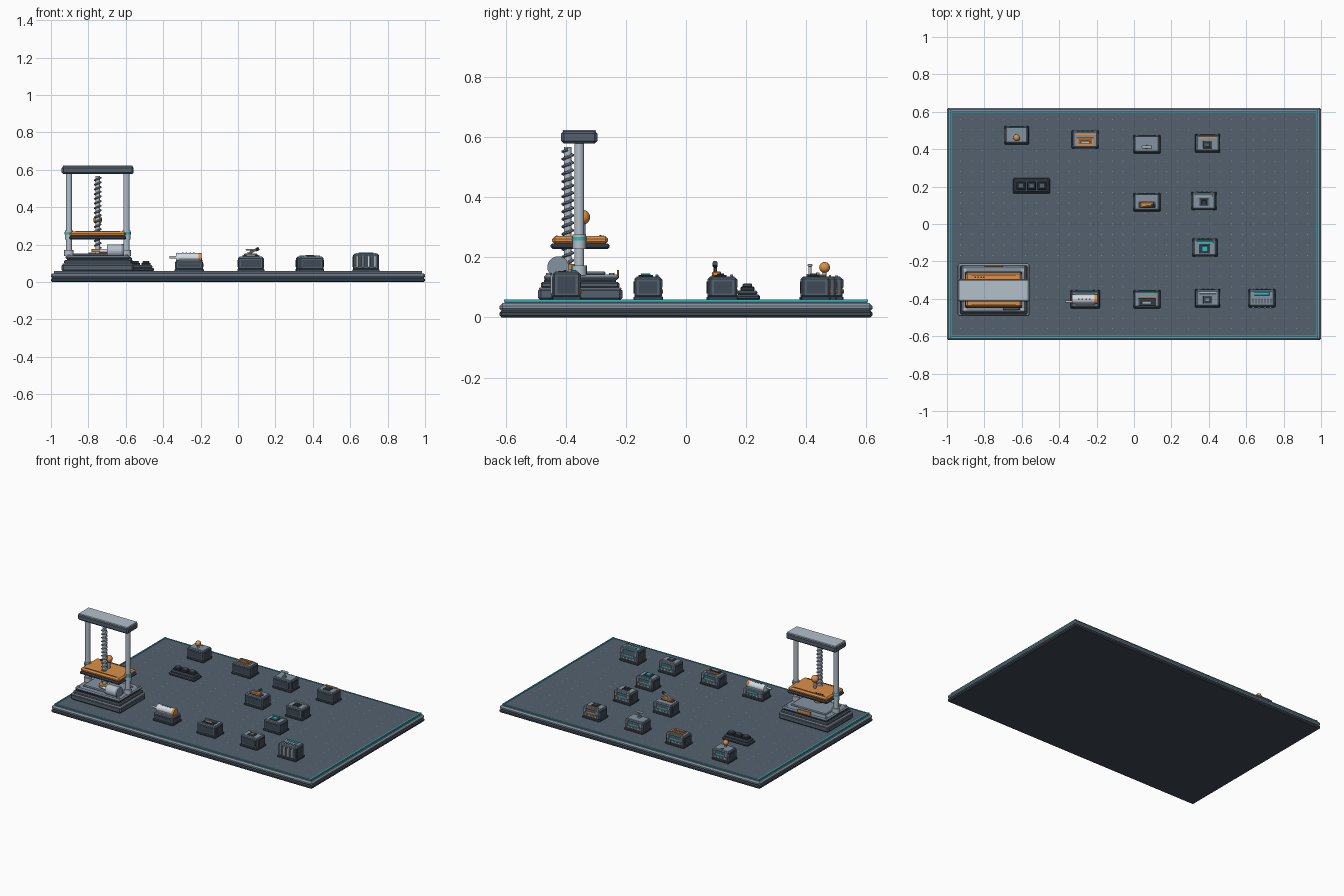
import bpy, bmesh, math
from mathutils import Matrix, Vector

if "Cube" in bpy.data.objects:
    bpy.data.objects.remove(bpy.data.objects["Cube"])

OFFSET = Vector((0, 0, 0))


def mat(name, hexa):
    ch = [int(hexa[i:i + 2], 16) / 255 for i in (0, 2, 4)]
    lin = [c / 12.92 if c <= 0.04045 else ((c + 0.055) / 1.055) ** 2.4 for c in ch]
    m = bpy.data.materials.new(name)
    m.diffuse_color = (*lin, 1)
    m.use_nodes = True
    m.node_tree.nodes["Principled BSDF"].inputs["Base Color"].default_value = m.diffuse_color
    return m


DARK = mat("charcoal", "2f3841")
BODY = mat("dark slate", "3f4b57")
SLATE = mat("slate", "53616e")
STEEL = mat("steel", "8393a1")
LIGHT = mat("light metal", "b4c0cb")
WHITE = mat("pale metal", "d3dce4")
ORANGE = mat("orange", "dc9048")
BROWN = mat("bronze", "9a6230")
TEAL = mat("teal", "35b8c0")


def finish(bm, name, m):
    bmesh.ops.recalc_face_normals(bm, faces=bm.faces)
    me = bpy.data.meshes.new(name)
    bm.to_mesh(me)
    bm.free()
    me.materials.append(m)
    ob = bpy.data.objects.new(name, me)
    ob.location = OFFSET
    bpy.context.collection.objects.link(ob)
    return ob


def box(name, c, xy, z, m, bev=0.0):
    """Chamfered box: centre (x, y), size (x, y), z range."""
    bm = bmesh.new()
    bmesh.ops.create_cube(bm, size=1)
    for v in bm.verts:
        v.co = Vector((c[0] + v.co.x * xy[0], c[1] + v.co.y * xy[1],
                       (z[0] + z[1]) / 2 + v.co.z * (z[1] - z[0])))
    if bev:
        bmesh.ops.bevel(bm, geom=bm.edges[:], offset=bev, segments=1,
                        affect='EDGES', profile=0.5)
    return finish(bm, name, m)


def rod(name, a, b, r, m, seg=20):
    """Cylinder from point a to point b."""
    a, b = Vector(a), Vector(b)
    d = b - a
    bm = bmesh.new()
    bmesh.ops.create_cone(bm, cap_ends=True, segments=seg, radius1=r, radius2=r,
                          depth=d.length,
                          matrix=Matrix.Translation((a + b) / 2) @
                          d.to_track_quat('Z', 'Y').to_matrix().to_4x4())
    return finish(bm, name, m)


def ball(name, c, r, m):
    bm = bmesh.new()
    bmesh.ops.create_uvsphere(bm, u_segments=20, v_segments=12, radius=r,
                              matrix=Matrix.Translation(c))
    return finish(bm, name, m)


# ---- pegboard ----
box("board_foot", (0, 0), (2, 1.24), (0, 0.022), BODY, 0.006)
box("board_rim", (0, 0), (2, 1.24), (0.02, 0.047), STEEL, 0.009)
box("board_deck", (0, 0), (1.966, 1.206), (0.04, 0.056), SLATE)
for s in (-1, 1):
    box("edge_strip_side", (s * 0.979, 0), (0.009, 1.212), (0.053, 0.0595), TEAL)
    box("edge_strip_end", (0, s * 0.6), (1.955, 0.006), (0.053, 0.0585), TEAL)

bm = bmesh.new()
for i in range(-16, 17):
    for j in range(-10, 11):
        bmesh.ops.create_circle(bm, cap_ends=True, segments=6, radius=0.0028,
                                matrix=Matrix.Translation((i * 0.058, j * 0.056, 0.0566)))
finish(bm, "peg_holes", STEEL)

# ---- screw press ----
PX, PY = -0.75, -0.352
box("press_base_lower", (PX, PY), (0.385, 0.28), (0.056, 0.098), SLATE, 0.009)
box("press_base_trim", (PX, PY), (0.378, 0.274), (0.092, 0.1), LIGHT, 0.003)
box("press_base_middle", (PX, PY), (0.36, 0.262), (0.096, 0.118), SLATE, 0.006)
box("press_base_shadow_gap", (PX, PY), (0.33, 0.24), (0.116, 0.126), DARK)
box("press_base_upper", (PX, PY + 0.004), (0.345, 0.25), (0.124, 0.142), STEEL, 0.007)
box("press_bed", (PX, PY), (0.27, 0.17), (0.14, 0.152), STEEL, 0.005)
box("press_base_mark", (PX, -0.226), (0.1, 0.008), (0.135, 0.158), ORANGE, 0.002)
for s in (-1, 1):
    cx = PX + s * 0.154
    for sy in (-1, 1):
        rod("base_bolt", (cx, PY + sy * 0.105, 0.14), (cx, PY + sy * 0.105, 0.148), 0.009, LIGHT, 6)
    rod("press_column", (cx, -0.355, 0.14), (cx, -0.355, 0.585), 0.0165, LIGHT)
    rod("column_collar", (cx, -0.355, 0.14), (cx, -0.355, 0.172), 0.025, LIGHT)
    rod("platform_sleeve", (cx, -0.355, 0.228), (cx, -0.355, 0.276), 0.022, LIGHT)
    rod("sleeve_ring", (cx, -0.355, 0.255), (cx, -0.355, 0.267), 0.024, TEAL)
box("top_beam", (PX, -0.355), (0.385, 0.12), (0.578, 0.62), SLATE, 0.009)
box("top_beam_plate", (PX, -0.355), (0.375, 0.112), (0.616, 0.6235), LIGHT, 0.003)

# moving platform
box("platform_tray", (PX, -0.352), (0.305, 0.196), (0.228, 0.246), BODY, 0.006)
box("platform", (PX, -0.352), (0.3, 0.186), (0.244, 0.27), ORANGE, 0.009)
for y in (-0.275, -0.43):
    box("platform_groove", (PX, y), (0.24, 0.006), (0.268, 0.273), BROWN)
for i in range(4):
    box("platform_mark", (PX - 0.1 + i * 0.016, -0.284), (0.008, 0.007), (0.268, 0.274), DARK)
rod("handle_stem", (PX, -0.343, 0.26), (PX, -0.343, 0.325), 0.009, STEEL)
ball("handle_knob", (PX, -0.343, 0.333), 0.024, ORANGE)

# threaded spindle
SY = -0.393
rod("spindle", (PX, SY, 0.15), (PX, SY, 0.567), 0.013, LIGHT)
rod("spindle_nut", (PX, SY, 0.16), (PX, SY, 0.178), 0.034, ORANGE, 16)
TURNS, N = 15, 16
bm = bmesh.new()
prev = None
for i in range(TURNS * N + 1):
    t = i / (TURNS * N)
    a = 2 * math.pi * i / N
    z = 0.183 + 0.375 * t
    ring = [bm.verts.new((PX + r * math.cos(a), SY + r * math.sin(a), z + dz))
            for r, dz in ((0.011, -0.006), (0.021, -0.002), (0.021, 0.002), (0.011, 0.006))]
    if prev:
        for k in range(4):
            bm.faces.new((prev[k], prev[(k + 1) % 4], ring[(k + 1) % 4], ring[k]))
    prev = ring
finish(bm, "spindle_thread", STEEL)

# drive motor beside the spindle
rod("drive_motor", (-0.7, -0.425, 0.167), (-0.622, -0.425, 0.167), 0.034, LIGHT, 24)
rod("drive_motor_cap", (-0.622, -0.425, 0.167), (-0.61, -0.425, 0.167), 0.036, STEEL, 24)
rod("drive_shaft", (-0.74, -0.425, 0.167), (-0.7, -0.425, 0.167), 0.009, WHITE)

# ---- bench modules ----
OFFSET = Vector((0.004, -0.005, 0))
T = 0.136


def module(x, y, w=0.138, top=0.133, accent=TEAL):
    box("module_foot", (x, y), (w + 0.006, 0.098), (0.056, 0.07), BODY, 0.003)
    box("module_body", (x, y), (w, 0.092), (0.066, top), SLATE, 0.006)
    box("module_top_plate", (x, y), (w - 0.014, 0.078), (top - 0.004, top + 0.003), STEEL, 0.002)
    for s in (-1, 1):
        box("module_clip", (x + s * (w / 2 - 0.016), y + 0.045), (0.018, 0.007),
            (top - 0.035, top - 0.006), STEEL, 0.002)
        box("module_side_plate", (x + s * w / 2, y), (0.004, 0.06), (0.08, top - 0.014), BODY)
    box("front_plate", (x, y - 0.046), (w - 0.03, 0.004), (0.08, top - 0.014), BODY)
    # rear terminals
    box("rear_label", (x, y + 0.046), (w * 0.55, 0.004), (0.1, 0.109), accent)
    for i in range(4):
        px = x + (i - 1.5) * 0.024
        rod("rear_terminal", (px, y + 0.04, 0.086), (px, y + 0.05, 0.086), 0.006,
            ORANGE if i % 2 else LIGHT, 8)


def button(x, y, cap, s=0.026):
    box("button_frame", (x, y - 0.008), (s + 0.022, s + 0.014), (T, T + 0.005), BODY, 0.001)
    box("button_cap", (x, y - 0.008), (s, s - 0.002), (T, T + 0.01), cap, 0.002)


def slider(x, y, knob, frame, slot):
    box("slider_frame", (x, y - 0.006), (0.09, 0.042), (T, T + 0.004), frame, 0.001)
    box("slider_slot", (x, y - 0.006), (0.074, 0.026), (T, T + 0.007), slot)
    box("slider_knob", (x, y - 0.009), (0.05, 0.012), (T, T + 0.014), knob, 0.002)


# joystick
module(-0.632, 0.48, 0.125)
rod("joystick_stem", (-0.632, 0.466, T), (-0.632, 0.466, 0.16), 0.007, LIGHT)
ball("joystick_ball", (-0.632, 0.466, 0.166), 0.018, ORANGE)
box("joystick_light", (-0.632, 0.505), (0.018, 0.01), (T, T + 0.004), TEAL)

# sliders
module(-0.265, 0.457)
slider(-0.265, 0.452, LIGHT, ORANGE, BROWN)
box("slider_rail", (-0.265, 0.484), (0.1, 0.008), (T, T + 0.005), ORANGE)
module(0.065, -0.397)
slider(0.065, -0.406, WHITE, BODY, DARK)
box("slider_rail", (0.065, -0.387), (0.09, 0.008), (T, T + 0.008), ORANGE)
box("slider_light", (0.065, -0.368), (0.08, 0.006), (T, T + 0.004), TEAL)

# toggle switch
module(0.065, 0.432)
rod("toggle_collar", (0.065, 0.417, T), (0.065, 0.417, 0.145), 0.012, STEEL)
rod("toggle_stem", (0.065, 0.417, T), (0.065, 0.417, 0.172), 0.005, LIGHT)
box("toggle_bar", (0.065, 0.417), (0.056, 0.016), (0.168, 0.178), WHITE, 0.003)

# lever switch
module(0.065, 0.122)
box("lever_frame", (0.065, 0.107), (0.09, 0.034), (T, T + 0.004), BODY)
box("lever_base", (0.065, 0.107), (0.072, 0.03), (T, 0.153), ORANGE, 0.004)
rod("lever_arm", (0.045, 0.102, 0.15), (0.098, 0.102, 0.175), 0.006, LIGHT, 10)
rod("lever_tip", (0.092, 0.102, 0.172), (0.108, 0.102, 0.18), 0.009, BODY, 10)

# push buttons
for x, y, cap, bar, acc in ((0.39, 0.437, SLATE, ORANGE, ORANGE), (0.37, 0.128, DARK, LIGHT, TEAL),
                            (0.375, -0.121, TEAL, TEAL, TEAL), (0.39, -0.392, STEEL, LIGHT, TEAL)):
    module(x, y, 0.128, accent=acc)
    button(x, y, cap, 0.034 if cap == TEAL else 0.026)
    box("button_bar", (x, y + 0.029), (0.09, 0.01), (T, T + 0.006), bar, 0.001)

# small motor
module(-0.265, -0.397, 0.15, 0.112)
box("motor_saddle", (-0.265, -0.397), (0.11, 0.06), (0.11, 0.124), LIGHT, 0.003)
rod("motor_can", (-0.335, -0.397, 0.13), (-0.212, -0.397, 0.13), 0.025, WHITE, 24)
rod("motor_end", (-0.216, -0.397, 0.13), (-0.2, -0.397, 0.13), 0.026, ORANGE, 24)
rod("motor_shaft", (-0.37, -0.41, 0.132), (-0.32, -0.41, 0.132), 0.007, LIGHT, 12)
for i in range(4):
    box("motor_vent", (-0.3 + i * 0.02, -0.397), (0.008, 0.008), (0.15, 0.157), SLATE)

# finned power unit
module(0.68, -0.392, top=0.15)
box("power_light", (0.68, -0.368), (0.08, 0.017), (0.15, 0.157), TEAL, 0.001)
for i in range(4):
    x = 0.68 + (i - 1.5) * 0.031
    box("power_fin", (x, -0.441), (0.011, 0.01), (0.078, 0.142), WHITE, 0.002)
for i in range(7):
    box("power_vent", (0.68 + (i - 3) * 0.016, -0.407), (0.006, 0.026), (0.15, 0.155), BODY)

# three-key pad
KX, KY = -0.552, 0.209
box("keypad_base", (KX, KY), (0.198, 0.084), (0.056, 0.076), BODY, 0.006)
box("keypad_deck", (KX, KY), (0.18, 0.066), (0.074, 0.09), SLATE, 0.005)
for i in (-1, 0, 1):
    box("key_surround", (KX + i * 0.056, KY), (0.05, 0.046), (0.088, 0.102), DARK, 0.003)
    box("key_cap", (KX + i * 0.056, KY), (0.036, 0.032), (0.1, 0.113), SLATE, 0.004)

# smooth round parts, keep hard edges
for ob in bpy.context.collection.objects:
    ob.select_set(True)
    bpy.context.view_layer.objects.active = ob
bpy.ops.object.shade_smooth_by_angle(angle=math.radians(32))
